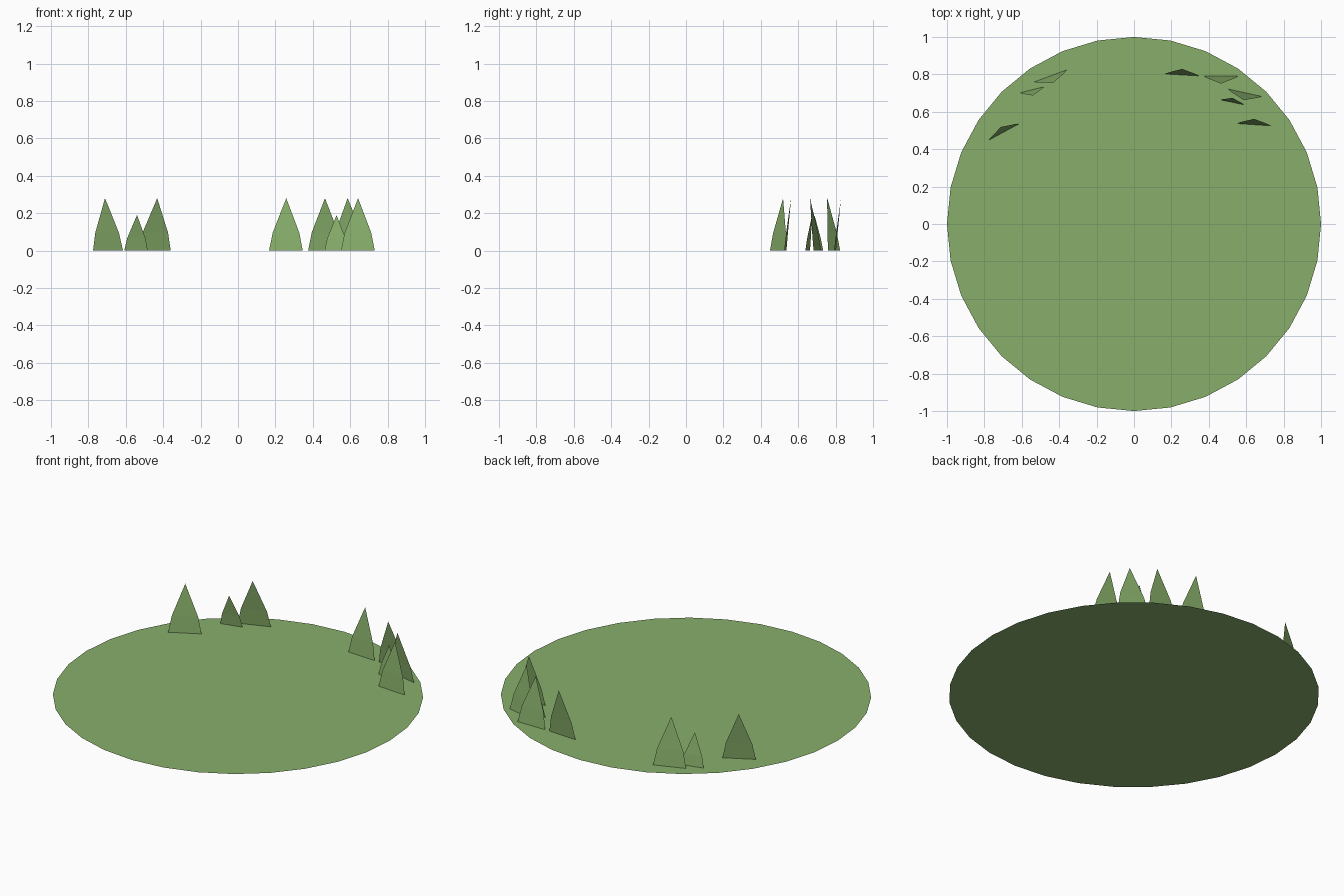
import bpy
from mathutils import Vector

if "Cube" in bpy.data.objects:
    bpy.data.objects.remove(bpy.data.objects["Cube"])

green = bpy.data.materials.new("grass green")
green.diffuse_color = (0.246, 0.430, 0.146, 1)
green.use_nodes = True
green.node_tree.nodes["Principled BSDF"].inputs["Base Color"].default_value = green.diffuse_color

# Flat round lawn
bpy.ops.mesh.primitive_circle_add(vertices=32, radius=1, fill_type='NGON')
lawn = bpy.context.object
lawn.name = "lawn_disc"
lawn.data.materials.append(green)


def grass_blade(index, left, right, tip, height):
    """Leaning single-sheet blade: wide base, slight shoulder, pointed tip."""
    a, b, t = (Vector((*p, 0)) for p in (left, right, tip))
    mid = (a + b) / 2
    lift = Vector((0, 0, height))
    shoulder = mid + (t - mid) * 0.3 + lift * 0.34
    half = (b - a) * 0.5 * 0.79
    verts = [a, b, shoulder + half, t + lift, shoulder - half]
    mesh = bpy.data.meshes.new(f"grass_blade_{index}")
    mesh.from_pydata(verts, [], [(0, 1, 2, 4), (4, 2, 3)])
    mesh.materials.append(green)
    obj = bpy.data.objects.new(mesh.name, mesh)
    bpy.context.collection.objects.link(obj)


# Blades: base left, base right, tip, height
blades = [
    ((-0.775, 0.449), (-0.615, 0.535), (-0.711, 0.519), 0.28),
    ((-0.608, 0.702), (-0.483, 0.733), (-0.540, 0.687), 0.19),
    ((-0.533, 0.760), (-0.360, 0.824), (-0.432, 0.755), 0.28),
    ((0.166, 0.802), (0.346, 0.792), (0.258, 0.829), 0.28),
    ((0.375, 0.791), (0.556, 0.791), (0.465, 0.750), 0.28),
    ((0.503, 0.722), (0.684, 0.682), (0.586, 0.663), 0.28),
    ((0.463, 0.663), (0.587, 0.638), (0.527, 0.674), 0.19),
    ((0.551, 0.537), (0.731, 0.525), (0.642, 0.562), 0.28),
]
for i, blade in enumerate(blades, 1):
    grass_blade(i, *blade)
